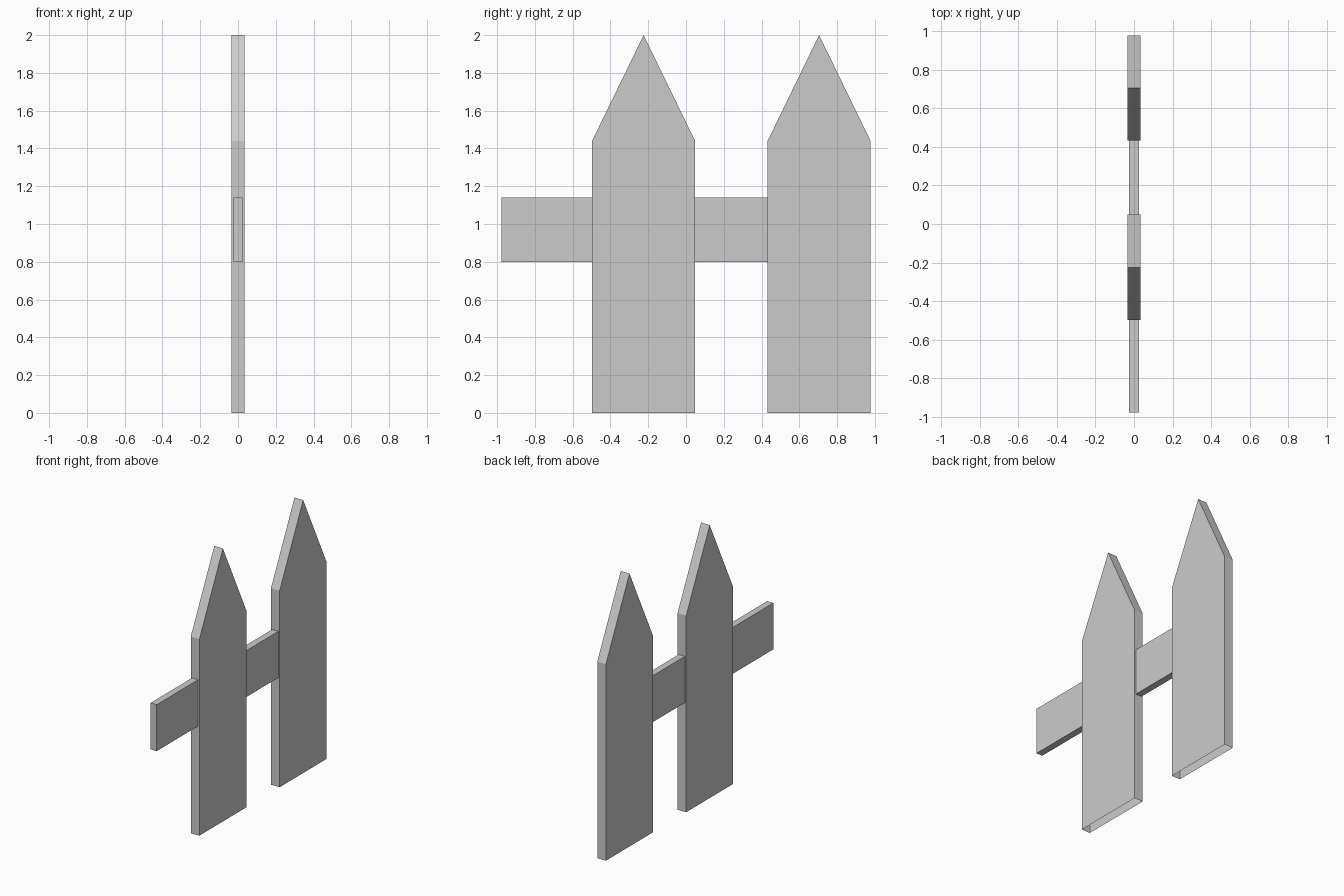
import bpy, bmesh

if "Cube" in bpy.data.objects:
    bpy.data.objects.remove(bpy.data.objects["Cube"])


def extrude_profile(name, profile, half, open_edges=()):
    """Slab from a (y, z) outline, thick along x; open_edges get no side face."""
    bm = bmesh.new()
    back = [bm.verts.new((-half, y, z)) for y, z in profile]
    front = [bm.verts.new((half, y, z)) for y, z in profile]
    bm.faces.new(front)
    bm.faces.new(back[::-1])
    n = len(profile)
    for i in range(n):
        if i not in open_edges:
            j = (i + 1) % n
            bm.faces.new((back[i], back[j], front[j], front[i]))
    bmesh.ops.recalc_face_normals(bm, faces=bm.faces)
    mesh = bpy.data.meshes.new(name)
    bm.to_mesh(mesh)
    bm.free()
    obj = bpy.data.objects.new(name, mesh)
    bpy.context.collection.objects.link(obj)
    return obj


PICKET_W, SHOULDER, TIP = 0.545, 1.44, 2.0
RAIL_BOTTOM, RAIL_TOP = 0.80, 1.14

# Pointed pickets, open underneath
for i, y in enumerate((-0.497, 0.432), 1):
    outline = [(y, 0), (y + PICKET_W, 0), (y + PICKET_W, SHOULDER),
               (y + PICKET_W / 2, TIP), (y, SHOULDER)]
    extrude_profile(f"picket_{i}", outline, 0.035, open_edges=(0,))

# Rail pieces, open where they butt against a picket
for i, (y0, y1, gaps) in enumerate(((-0.977, -0.497, (1,)),
                                    (0.048, 0.432, (1, 3))), 1):
    outline = [(y0, RAIL_BOTTOM), (y1, RAIL_BOTTOM),
               (y1, RAIL_TOP), (y0, RAIL_TOP)]
    extrude_profile(f"rail_{i}", outline, 0.025, open_edges=gaps)
